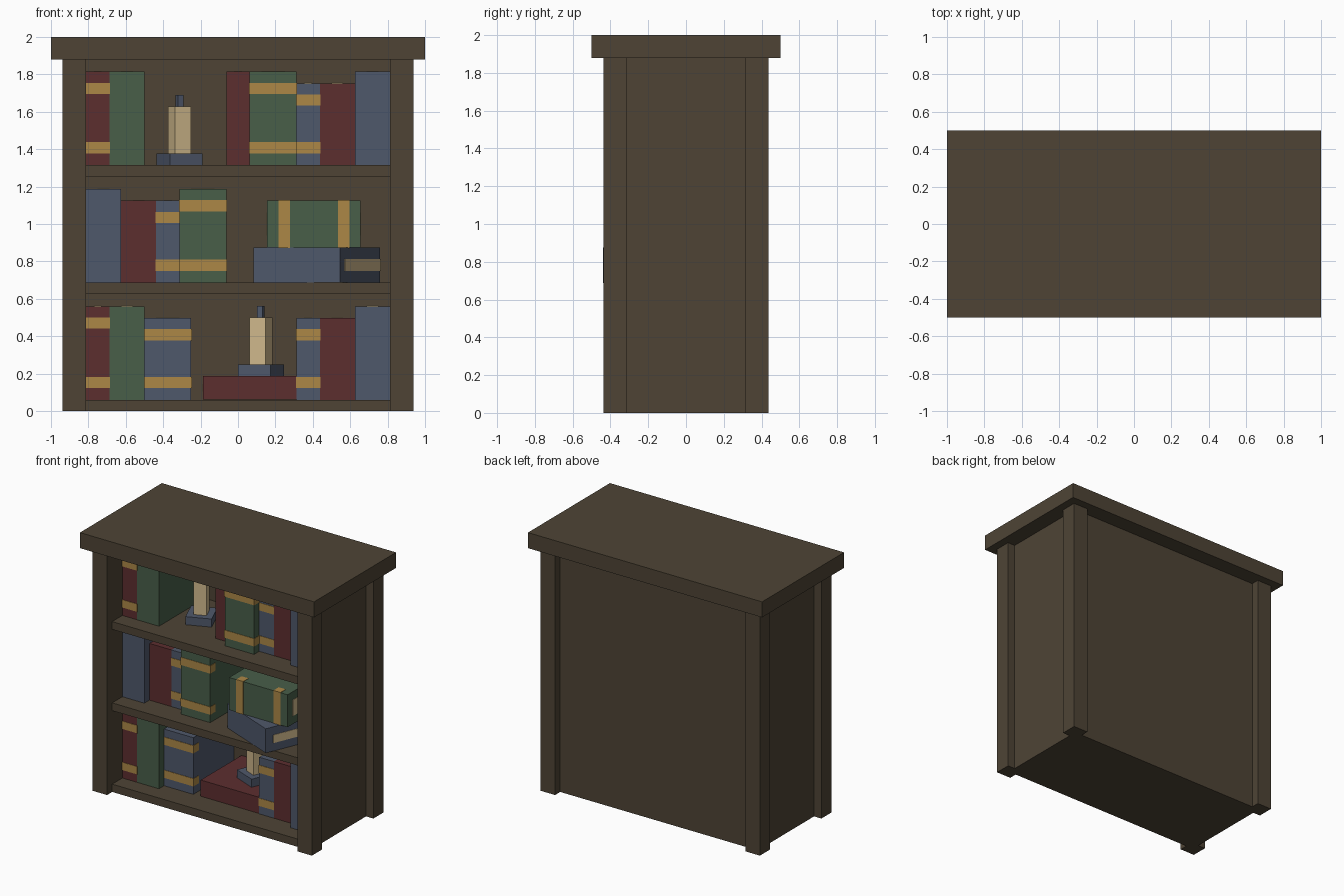
import bpy, bmesh, math
from mathutils import Matrix, Vector

if "Cube" in bpy.data.objects:
    bpy.data.objects.remove(bpy.data.objects["Cube"])


def srgb(r, g, b):
    def lin(c):
        c /= 255
        return c / 12.92 if c <= 0.04045 else ((c + 0.055) / 1.055) ** 2.4
    return (lin(r), lin(g), lin(b), 1)


def material(name, rgb):
    m = bpy.data.materials.new(name)
    m.diffuse_color = srgb(*rgb)
    m.use_nodes = True
    m.node_tree.nodes["Principled BSDF"].inputs["Base Color"].default_value = m.diffuse_color
    return m


WOOD = material("dark_wood", (78, 68, 53))
RED = material("red_cover", (92, 46, 47))
GREEN = material("green_cover", (72, 94, 73))
BLUE = material("blue_cover", (79, 88, 107))
GOLD = material("gold_band", (172, 135, 70))
CREAM = material("cream", (208, 185, 140))


def make(name, boxes, mats, matrix=Matrix()):
    """Build one object from (low corner, high corner, material index) boxes."""
    bm = bmesh.new()
    for lo, hi, mi in boxes:
        lo, hi = Vector(lo), Vector(hi)
        size = hi - lo
        tm = Matrix.Translation((lo + hi) / 2) @ Matrix.Diagonal((*size, 1))
        verts = bmesh.ops.create_cube(bm, size=1, matrix=tm)["verts"]
        for f in {f for v in verts for f in v.link_faces}:
            f.material_index = mi
    me = bpy.data.meshes.new(name)
    bm.to_mesh(me)
    bm.free()
    for m in mats:
        me.materials.append(m)
    ob = bpy.data.objects.new(name, me)
    ob.matrix_world = matrix
    bpy.context.collection.objects.link(ob)
    return ob


# Cabinet: lid, corner posts, recessed panels and shelves
make("lid", [((-1, -0.5, 1.88), (1, 0.5, 2), 0)], [WOOD])
for sx in (-1, 1):
    for sy in (-1, 1):
        x, y = sx * 0.875, sy * 0.375
        make("corner_post", [((x - 0.0625, y - 0.0625, 0),
                              (x + 0.0625, y + 0.0625, 1.88), 0)], [WOOD])
    x = sx * 0.84375
    make("side_panel", [((x - 0.03125, -0.3125, 0), (x + 0.03125, 0.3125, 1.88), 0)], [WOOD])
make("back_panel", [((-0.8125, 0.3125, 0), (0.8125, 0.375, 1.88), 0)], [WOOD])
for name, z in (("floor", 0), ("lower_shelf", 0.6275), ("upper_shelf", 1.255)):
    make(name, [((-0.8125, -0.375, z), (0.8125, 0.3125, z + 0.06), 0)], [WOOD])


def book(name, cover, w, d, h, bands, matrix):
    """Spine on -y, standing on z = 0, centred on x."""
    p = max(w - 0.125, w / 3) / 2
    e = 0.003
    boxes = [((-w / 2, 0, 0), (w / 2, d, h), 0),
             ((-p, 0.0625, -e), (p, d + e, h + e), 1)]
    if bands:
        for z in (0.0625, h - 0.12):
            boxes.append(((-w / 2 - e, -e, z), (w / 2 + e, 0.0625, z + 0.06), 2))
    make(name, boxes, [cover, CREAM, GOLD], matrix)


# Upright books: cover, left x, width, height, front y, has bands
ROWS = {
    0.06: [(RED, -0.8125, 0.125, 0.5, -0.25, True),
           (GREEN, -0.6875, 0.1875, 0.5, -0.25, False),
           (BLUE, -0.5, 0.25, 0.4375, -0.1875, True),
           (BLUE, 0.3125, 0.125, 0.4375, -0.1875, True),
           (RED, 0.4375, 0.1875, 0.4375, -0.1875, False),
           (BLUE, 0.625, 0.1875, 0.5, -0.25, False)],
    0.6875: [(BLUE, -0.8125, 0.1875, 0.5, -0.25, False),
             (RED, -0.625, 0.1875, 0.4375, -0.1875, False),
             (BLUE, -0.4375, 0.125, 0.4375, -0.1875, True),
             (GREEN, -0.3125, 0.25, 0.5, -0.25, True)],
    1.315: [(RED, -0.8125, 0.125, 0.5, -0.25, True),
            (GREEN, -0.6875, 0.1875, 0.5, -0.25, False),
            (RED, -0.0625, 0.125, 0.5, -0.1875, False),
            (GREEN, 0.0625, 0.25, 0.5, -0.25, True),
            (BLUE, 0.3125, 0.125, 0.4375, -0.1875, True),
            (RED, 0.4375, 0.1875, 0.4375, -0.1875, False),
            (BLUE, 0.625, 0.1875, 0.5, -0.25, False)],
}
for z, row in ROWS.items():
    for cover, x, w, h, y, bands in row:
        book("upright_book", cover, w, 0.31 - y, h, bands,
             Matrix.Translation((x + w / 2, y, z)))


# Books lying flat
def lying(cover, w, d, bands, loc, angle=0):
    book("lying_book", cover, w, d, 0.5, bands,
         Matrix.Translation(loc) @ Matrix.Rotation(math.radians(angle), 4, 'Z')
         @ Matrix.Rotation(math.pi / 2, 4, 'Y'))


lying(RED, 0.125, 0.4975, False, (-0.1875, -0.1875, 0.125))
lying(BLUE, 0.1875, 0.5625, False, (0.083, -0.249, 0.78125), -22.5)
lying(GREEN, 0.25, 0.5625, True, (0.155, -0.33, 1.0))


# Candles: square holder, wax, wick
def candle(loc, angle, wax):
    parts = [((-s, -s, a), (s, s, b), m) for s, a, b, m in (
        (0.094, 0, 0.0625, 0), (0.047, 0.0625, 0.0625 + wax, 1),
        (0.0157, 0.0625 + wax, 0.125 + wax, 0))]
    make("candle", parts, [BLUE, CREAM],
         Matrix.Translation(loc) @ Matrix.Rotation(math.radians(angle), 4, 'Z'))


candle((0.1225, 0.04, 0.1875), -22.5, 0.25)
candle((-0.3125, 0.0, 1.315), 22.5, 0.25)
